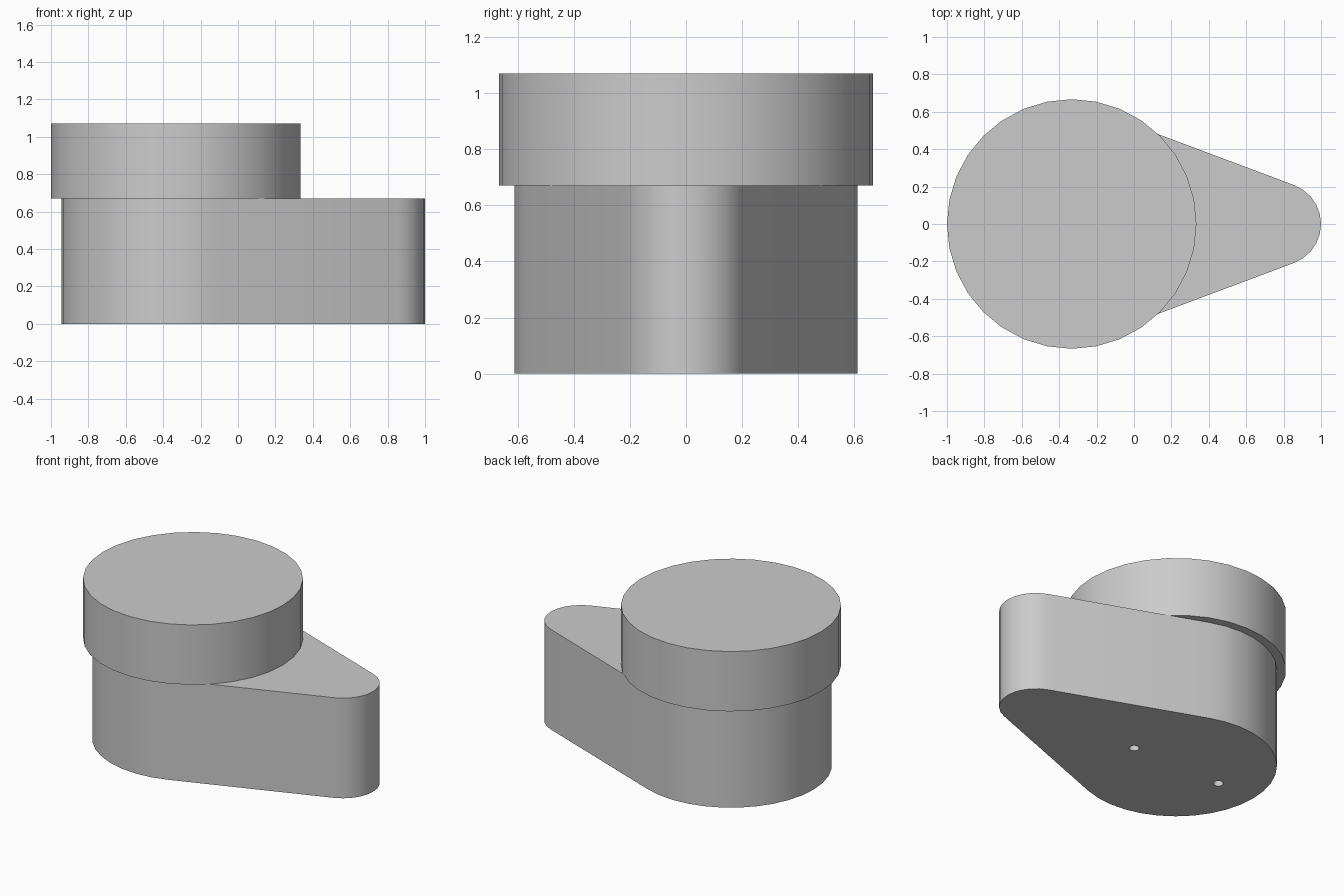
import bpy, bmesh
from math import sin, cos, acos, pi, radians

cube = bpy.data.objects.get("Cube")
if cube:
    bpy.data.objects.remove(cube)

HUB_X, HUB_R = -0.333, 0.612      # wide end of the body
TIP_X, TIP_R = 0.778, 0.222       # narrow end of the body
CAP_R, BODY_H, TOP = 0.667, 0.67, 1.07

grey = bpy.data.materials.new("plain grey")
grey.use_nodes = True
colour = (0.6, 0.6, 0.6, 1)
grey.diffuse_color = colour
grey.node_tree.nodes["Principled BSDF"].inputs["Base Color"].default_value = colour


def arc(cx, r, start, end, steps):
    """Points along an arc centred on the x axis."""
    angles = [start + (end - start) * i / steps for i in range(steps + 1)]
    return [(cx + r * cos(a), r * sin(a)) for a in angles]


def prism(name, outline, z0, z1):
    """Extrude a closed outline straight up."""
    bm = bmesh.new()
    base = bm.faces.new([bm.verts.new((x, y, z0)) for x, y in outline])
    top = bmesh.ops.extrude_face_region(bm, geom=[base], use_keep_orig=True)
    verts = [v for v in top["geom"] if isinstance(v, bmesh.types.BMVert)]
    bmesh.ops.translate(bm, vec=(0, 0, z1 - z0), verts=verts)
    bmesh.ops.recalc_face_normals(bm, faces=bm.faces)
    mesh = bpy.data.meshes.new(name)
    bm.to_mesh(mesh)
    bm.free()
    mesh.materials.append(grey)
    obj = bpy.data.objects.new(name, mesh)
    bpy.context.collection.objects.link(obj)
    return obj


def circle(cx, r, n):
    return arc(cx, r, 0, 2 * pi, n)[:-1]


# Teardrop body: two arcs joined by their common tangents
tangent = acos((HUB_R - TIP_R) / (TIP_X - HUB_X))
outline = arc(TIP_X, TIP_R, -tangent, tangent, 10)
outline += arc(HUB_X, HUB_R, tangent, 2 * pi - tangent, 22)
body = prism("teardrop_body", outline, 0, BODY_H)

# Two blind screw holes in the underside
for i, x in enumerate((HUB_X - 0.333, HUB_X + 0.333)):
    cutter = prism(f"hole_cutter_{i + 1}", circle(x, 0.031, 16), -0.1, 0.33)
    cutter.hide_render = True
    cutter.hide_set(True)
    hole = body.modifiers.new(f"screw hole {i + 1}", "BOOLEAN")
    hole.operation = "DIFFERENCE"
    hole.solver = "EXACT"
    hole.object = cutter

# Round cap overhanging the wide end
cap = prism("round_cap", circle(HUB_X, CAP_R, 32), BODY_H, TOP)

# Smooth walls with crisp rims
bpy.ops.object.select_all(action="DESELECT")
for obj in (body, cap):
    obj.select_set(True)
bpy.context.view_layer.objects.active = body
bpy.ops.object.shade_smooth_by_angle(angle=radians(35))
